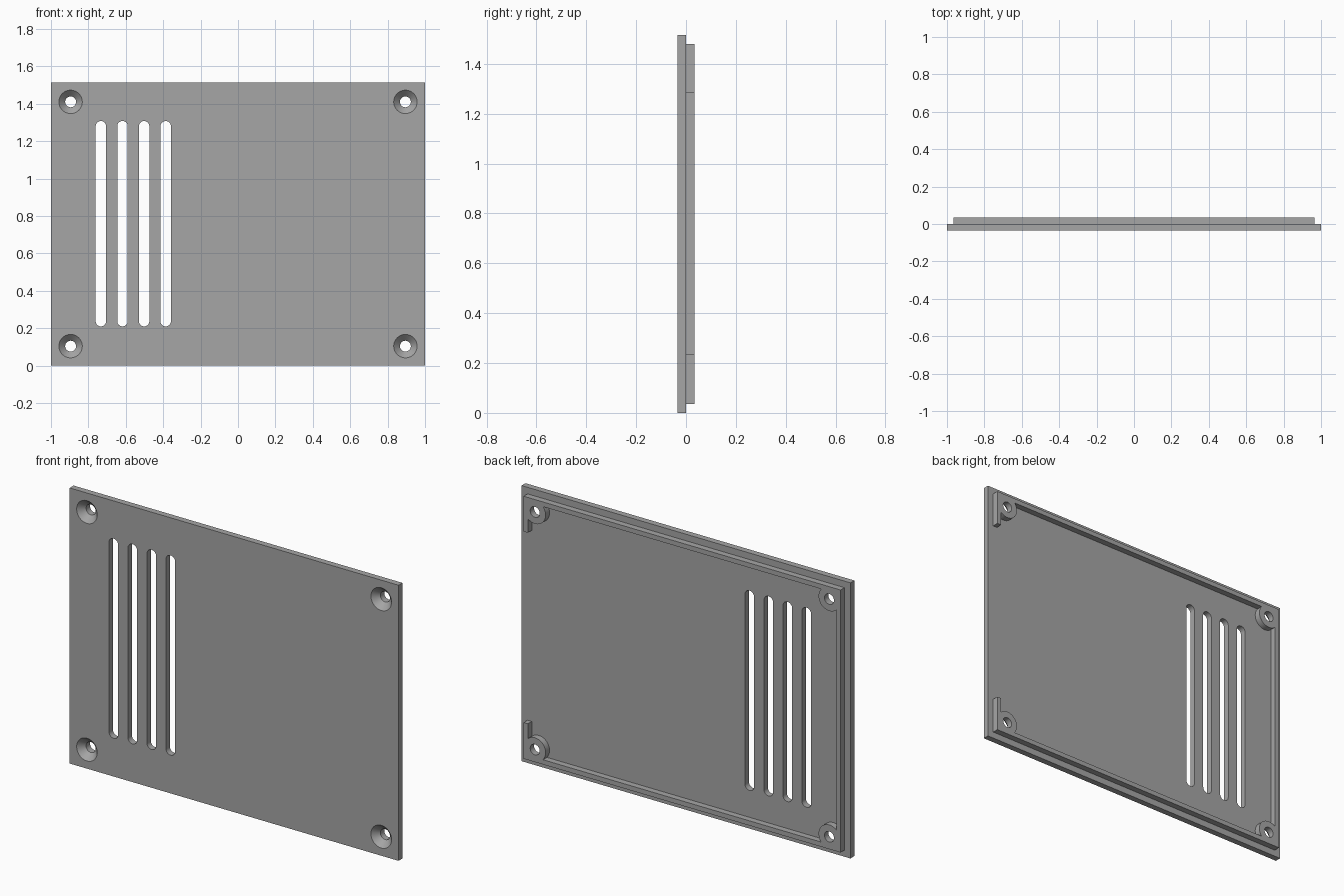
import bpy
import math
from mathutils import Matrix, Vector
import bmesh

WIDTH, HEIGHT, DEPTH = 2.0, 1.515, 0.034
MARGIN, WALL = 0.036, 0.026
MID = HEIGHT / 2
HOLES = [(sx * 0.895, MID + sz * 0.653) for sx in (-1, 1) for sz in (-1, 1)]

cube = bpy.data.objects.get("Cube")
if cube:
    bpy.data.objects.remove(cube, do_unlink=True)

grey = bpy.data.materials.new("plain_grey")
grey.use_nodes = True
grey.diffuse_color = (0.38, 0.38, 0.38, 1)
grey.node_tree.nodes["Principled BSDF"].inputs["Base Color"].default_value = grey.diffuse_color


def finish(bm, name):
    mesh = bpy.data.meshes.new(name)
    bmesh.ops.recalc_face_normals(bm, faces=bm.faces)
    bm.to_mesh(mesh)
    bm.free()
    mesh.materials.append(grey)
    obj = bpy.data.objects.new(name, mesh)
    bpy.context.collection.objects.link(obj)
    return obj


def box(name, x0, x1, y0, y1, z0, z1):
    bm = bmesh.new()
    bmesh.ops.create_cube(bm, size=1)
    bmesh.ops.scale(bm, vec=(x1 - x0, y1 - y0, z1 - z0), verts=bm.verts)
    bmesh.ops.translate(bm, vec=((x0 + x1) / 2, (y0 + y1) / 2, (z0 + z1) / 2), verts=bm.verts)
    return finish(bm, name)


def cone(name, x, z, y0, y1, r0, r1):
    """Round part along y, radius r0 at y0 and r1 at y1."""
    bm = bmesh.new()
    bmesh.ops.create_cone(bm, cap_ends=True, segments=48, radius1=r0, radius2=r1, depth=y1 - y0)
    turn = Matrix.Rotation(-math.pi / 2, 4, "X")
    bmesh.ops.transform(bm, matrix=Matrix.Translation((x, (y0 + y1) / 2, z)) @ turn, verts=bm.verts)
    return finish(bm, name)


def slot(name, x, z0, z1, radius):
    """Round-ended vertical cutter through the plate."""
    bm = bmesh.new()
    steps, verts = 16, []
    for centre, start in ((z1 - radius, 0), (z0 + radius, math.pi)):
        for i in range(steps + 1):
            a = start + math.pi * i / steps
            verts.append(bm.verts.new((x + radius * math.cos(a), -0.1, centre + radius * math.sin(a))))
    face = bm.faces.new(verts)
    out = bmesh.ops.extrude_face_region(bm, geom=[face])
    moved = [v for v in out["geom"] if isinstance(v, bmesh.types.BMVert)]
    bmesh.ops.translate(bm, vec=Vector((0, 0.2, 0)), verts=moved)
    return finish(bm, name)


def combine(target, tool, operation):
    mod = target.modifiers.new("cut", "BOOLEAN")
    mod.operation, mod.solver, mod.object = operation, "EXACT", tool
    bpy.context.view_layer.update()
    graph = bpy.context.evaluated_depsgraph_get()
    mesh = bpy.data.meshes.new_from_object(target.evaluated_get(graph))
    target.modifiers.clear()
    target.data = mesh
    bpy.data.objects.remove(tool, do_unlink=True)


# Raised rim on the back, open along part of the left side
x_out, z_low, z_high = WIDTH / 2 - MARGIN, MARGIN, HEIGHT - MARGIN
x_in = x_out - WALL
rim = box("rim", -x_out, x_out, -0.01, DEPTH, z_low, z_high)
combine(rim, box("inside", -x_in, x_in, -0.1, 0.1, z_low + WALL, z_high - WALL), "DIFFERENCE")
combine(rim, box("gap", 0.8, 1.1, -0.1, 0.1, 0.235, 1.285), "DIFFERENCE")

# Screw bosses in the corners
for x, z in HOLES:
    combine(rim, cone("boss", x, z, -0.01, DEPTH, 0.065, 0.065), "UNION")

# Front plate joined with the rim
panel = box("vented_panel", -WIDTH / 2, WIDTH / 2, -DEPTH, 0, 0, HEIGHT)
combine(panel, rim, "UNION")

# Countersunk screw holes
for x, z in HOLES:
    combine(panel, cone("hole", x, z, -0.1, 0.1, 0.029, 0.029), "DIFFERENCE")
    combine(panel, cone("countersink", x, z, -DEPTH - 0.01, 0, 0.0725, 0.029), "DIFFERENCE")

# Vent slots
for i in range(4):
    combine(panel, slot("vent", -0.733 + 0.1155 * i, 0.21, 1.308, 0.028), "DIFFERENCE")

bpy.ops.object.select_all(action="DESELECT")
panel.select_set(True)
bpy.context.view_layer.objects.active = panel
bpy.ops.object.shade_smooth_by_angle(angle=math.radians(30))
